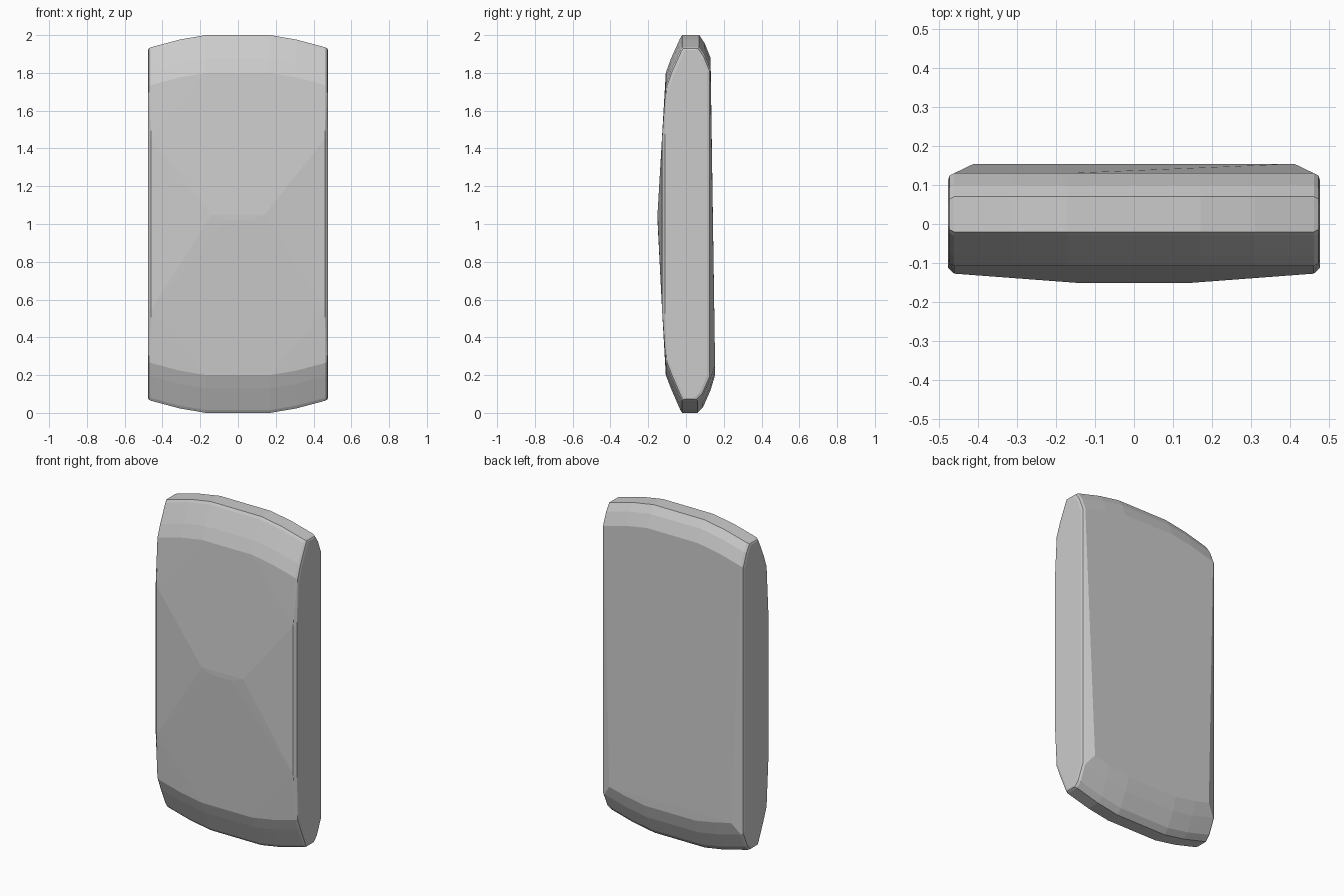
import bpy, bmesh, math

cube = bpy.data.objects.get("Cube")
if cube:
    bpy.data.objects.remove(cube, do_unlink=True)


def make_material(name, colour):
    mat = bpy.data.materials.new(name)
    mat.use_nodes = True
    mat.diffuse_color = colour
    bsdf = next(n for n in mat.node_tree.nodes if n.type == 'BSDF_PRINCIPLED')
    bsdf.inputs["Base Color"].default_value = colour
    return mat


grey = make_material("light grey", (0.6, 0.6, 0.6, 1))

# Side profile: (y, z) for the rounded top and bottom ends
TOP = [(-0.107, 1.8), (-0.08, 1.875), (-0.03, 1.985), (-0.02, 2.0),
       (0.07, 2.0), (0.1, 1.955), (0.13, 1.88)]
BOTTOM = [(-0.107, 0.2), (-0.08, 0.13), (-0.03, 0.015), (-0.02, 0.0),
          (0.06, 0.0), (0.09, 0.03), (0.13, 0.12)]

# Stations across half the width: (x, end drop, thickness trim)
STATIONS = [(0.17, 0.0, 0.0), (0.31, 0.024, 0.0),
            (0.46, 0.064, 0.0), (0.472, 0.07, 0.006), (0.476, 0.078, 0.018)]


def trim_y(y, trim):
    return y + trim if y < 0 else y - trim


bm = bmesh.new()
for side in (-1, 1):
    # Curved ends
    for x, drop, trim in STATIONS:
        for y, z in TOP:
            bm.verts.new((side * x, trim_y(y, trim), z - drop))
        for y, z in BOTTOM:
            bm.verts.new((side * x, trim_y(y, trim), z + drop))
    # Shallow crown of the front face
    bm.verts.new((side * 0.14, -0.151, 1.05))
    bm.verts.new((side * 0.06, -0.151, 1.02))
    for z in (0.55, 1.45):
        bm.verts.new((side * 0.46, -0.127, z))
        bm.verts.new((side * 0.476, -0.112, z))
    # Back face, thicker toward the bottom
    for x, z in ((0.17, 0.2), (0.31, 0.225), (0.41, 0.25)):
        bm.verts.new((side * x, 0.154, z))

# Wrap the sections in one faceted shell
hull = bmesh.ops.convex_hull(bm, input=bm.verts[:])
unused = {g for g in hull["geom_interior"] + hull["geom_unused"]
          if isinstance(g, bmesh.types.BMVert)}
bmesh.ops.delete(bm, geom=list(unused), context='VERTS')
bmesh.ops.dissolve_limit(bm, angle_limit=math.radians(0.5),
                         verts=bm.verts[:], edges=bm.edges[:])
bmesh.ops.recalc_face_normals(bm, faces=bm.faces[:])

mesh = bpy.data.meshes.new("slab_body")
bm.to_mesh(mesh)
bm.free()
mesh.materials.append(grey)
body = bpy.data.objects.new("slab_body", mesh)
bpy.context.collection.objects.link(body)
